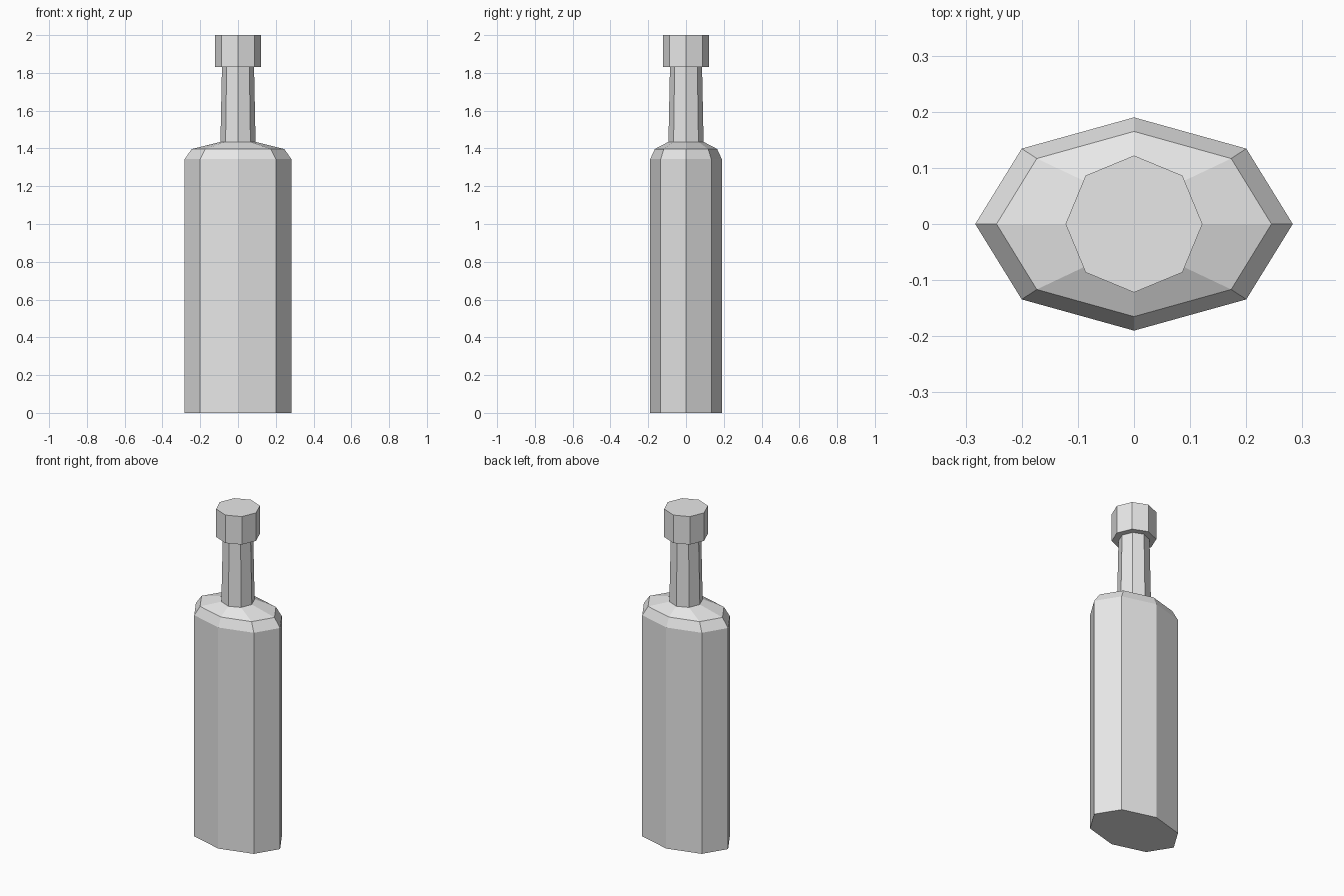
import bpy, bmesh
from math import cos, sin, tau

SIDES = 8

cube = bpy.data.objects.get("Cube")
if cube:
    bpy.data.objects.remove(cube, do_unlink=True)

grey = bpy.data.materials.new("plain_grey")
grey.use_nodes = True
colour = (0.8, 0.8, 0.8, 1)
grey.diffuse_color = colour
grey.node_tree.nodes["Principled BSDF"].inputs["Base Color"].default_value = colour


def loft(name, rings):
    """Join eight-sided rings given as (x radius, y radius, height), capping both ends."""
    bm = bmesh.new()
    loops = []
    for rx, ry, z in rings:
        loops.append([bm.verts.new((rx * cos(tau * i / SIDES), ry * sin(tau * i / SIDES), z))
                      for i in range(SIDES)])
    for low, high in zip(loops, loops[1:]):
        for i in range(SIDES):
            j = (i + 1) % SIDES
            bm.faces.new((low[i], low[j], high[j], high[i]))
    bm.faces.new(loops[0][::-1])
    bm.faces.new(loops[-1])
    bmesh.ops.recalc_face_normals(bm, faces=bm.faces)
    mesh = bpy.data.meshes.new(name)
    bm.to_mesh(mesh)
    bm.free()
    mesh.materials.append(grey)
    obj = bpy.data.objects.new(name, mesh)
    bpy.context.collection.objects.link(obj)
    return obj


# Flattened body with a bevelled shoulder sloping up to the round neck
loft("body", [(0.283, 0.19, 0), (0.283, 0.19, 1.343),
              (0.245, 0.165, 1.397), (0.093, 0.093, 1.435)])
# Slightly tapering neck
loft("neck", [(0.093, 0.093, 1.435), (0.085, 0.085, 1.83)])
# Stopper
loft("stopper", [(0.122, 0.122, 1.83), (0.122, 0.122, 2.0)])
